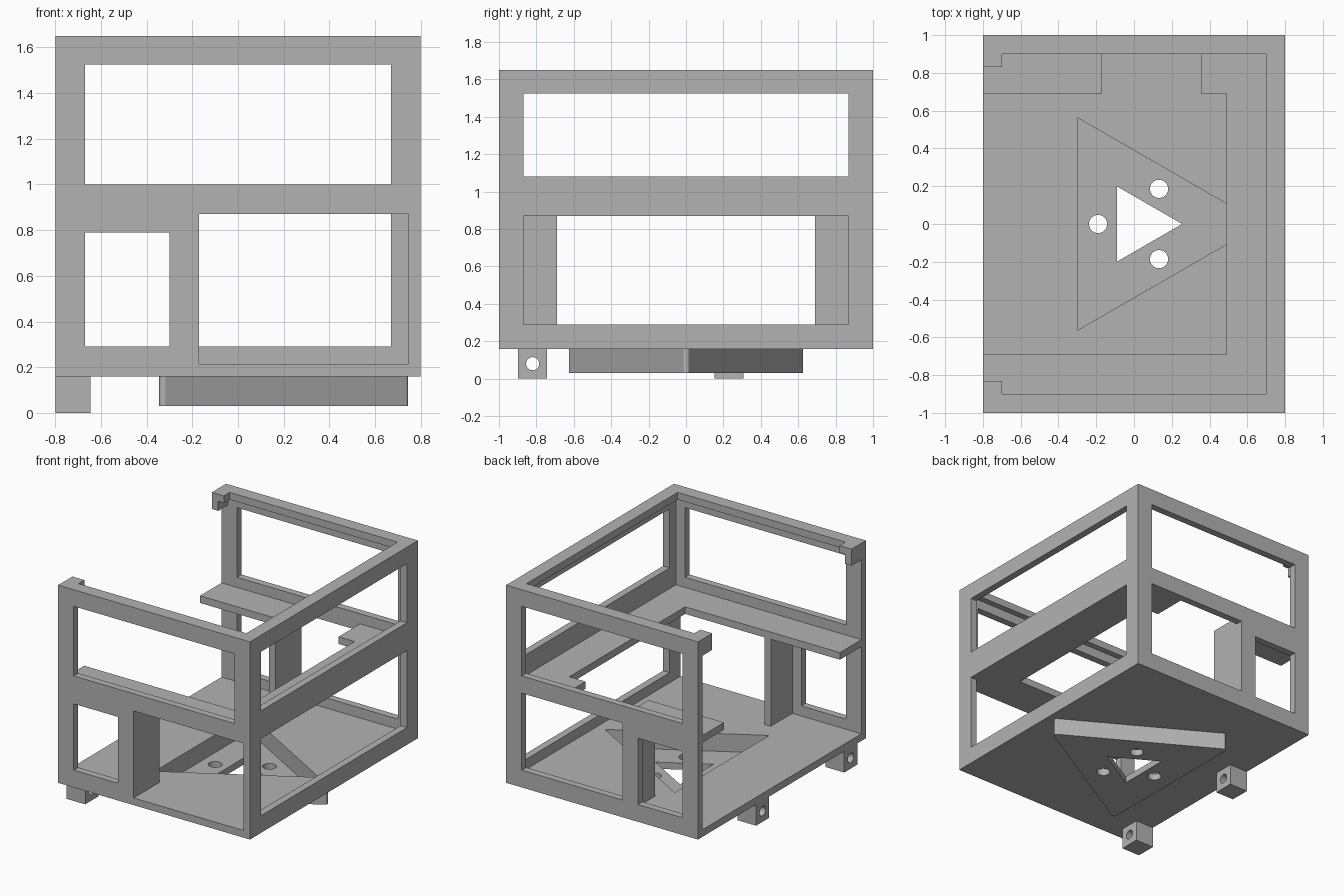
import bpy, bmesh, math
from mathutils import Matrix

if "Cube" in bpy.data.objects:
    bpy.data.objects.remove(bpy.data.objects["Cube"], do_unlink=True)

# Single plain colour
grey = bpy.data.materials.new("plain_grey")
grey.use_nodes = True
COLOUR = (0.45, 0.45, 0.45, 1)
grey.diffuse_color = COLOUR
grey.node_tree.nodes["Principled BSDF"].inputs["Base Color"].default_value = COLOUR

T = 0.054                      # sheet thickness
X, Y, BASE, TOP = 0.8, 1.0, 0.16, 1.65
XI, YI, FLOOR = X - T, Y - T, BASE + T
LIP = 0.1                      # width of the top flange
CX = 0.025                     # centre of the triangular tray


def add(name, bm):
    bmesh.ops.recalc_face_normals(bm, faces=bm.faces)
    mesh = bpy.data.meshes.new(name)
    bm.to_mesh(mesh)
    bm.free()
    mesh.materials.append(grey)
    ob = bpy.data.objects.new(name, mesh)
    bpy.context.collection.objects.link(ob)
    return ob


def box(name, x, y, z):
    bm = bmesh.new()
    size = [b - a for a, b in (x, y, z)]
    mid = [(a + b) / 2 for a, b in (x, y, z)]
    bmesh.ops.create_cube(bm, size=1, matrix=Matrix.Translation(mid) @ Matrix.Diagonal((*size, 1)))
    return add(name, bm)


def triangle(name, inradius, z, r=0):
    """Equilateral prism pointing to +x, with optional rounded corners."""
    bm = bmesh.new()
    pts = []
    steps = 12 if r else 0
    for k in range(3):
        a = k * math.tau / 3
        d = 2 * (inradius - r)
        for i in range(steps + 1):
            b = a + (i / steps - 0.5) * math.tau / 3 if r else a
            pts.append((CX + d * math.cos(a) + r * math.cos(b), d * math.sin(a) + r * math.sin(b)))
    face = bm.faces.new([bm.verts.new((px, py, z[0])) for px, py in pts])
    ext = bmesh.ops.extrude_face_region(bm, geom=[face])["geom"]
    bmesh.ops.translate(bm, vec=(0, 0, z[1] - z[0]), verts=[v for v in ext if isinstance(v, bmesh.types.BMVert)])
    return add(name, bm)


def rod(name, radius, length, centre, axis="Z"):
    bm = bmesh.new()
    turn = Matrix.Rotation(math.pi / 2, 4, "Y") if axis == "X" else Matrix()
    bmesh.ops.create_cone(bm, cap_ends=True, segments=48, radius1=radius, radius2=radius,
                          depth=length, matrix=Matrix.Translation(centre) @ turn)
    return add(name, bm)


def cut(ob, cutters):
    """Subtract the cutters, bake the result and discard the cutters."""
    for c in cutters:
        m = ob.modifiers.new("cut", "BOOLEAN")
        m.operation, m.solver, m.object = "DIFFERENCE", "EXACT", c
    deps = bpy.context.evaluated_depsgraph_get()
    mesh = bpy.data.meshes.new_from_object(ob.evaluated_get(deps))
    ob.modifiers.clear()
    ob.data = mesh
    for c in cutters:
        bpy.data.objects.remove(c, do_unlink=True)


# Floor and the hanging triangular tray, sharing one open pocket
floor = box("floor", (-X, XI), (-YI, YI), (BASE, FLOOR))
cut(floor, [triangle("cutter", 0.325, (0.08, 0.5))])
tray = triangle("triangular_tray", 0.37, (0.03, BASE), 0.02)
holes = [rod("cutter", 0.048, 0.4, (CX + 0.215 * math.cos(a), 0.215 * math.sin(a), 0.1))
         for a in (math.pi / 3, math.pi, -math.pi / 3)]
cut(tray, [triangle("cutter", 0.325, (0.08, 0.5)), triangle("cutter", 0.115, (-0.1, 0.5))] + holes)

# Front and back walls with their windows
for side, name in ((-1, "front"), (1, "back")):
    def span(a, b):
        return tuple(sorted((side * a, side * b)))

    wall = box(name + "_wall", (-X, X), span(YI, Y), (BASE, TOP))
    through = span(0.8, 1.2)
    main = ((-0.17, XI), (FLOOR, 0.87)) if side < 0 else ((-0.17, 0.67), (0.29, 0.87))
    openings = [((-0.67, 0.67), (1.0, 1.525)), ((-0.67, -0.3), (0.29, 0.79)), main]
    cut(wall, [box("cutter", x, through, z) for x, z in openings])
    # Inward flange along the top, and its short return at the open side
    box(name + "_top_flange", (-X, XI), span(Y - LIP, YI), (TOP - T, TOP))
    box(name + "_return_wall", (-X, -XI), span(0.83, YI), (1.525, TOP - T))
    box(name + "_return_flange", (-X, LIP - X), span(0.83, Y - LIP), (TOP - T, TOP))
    # Upright divider beside the main opening
    box(name + "_divider", (-0.17 - T, -0.17), span(0.69, YI), (FLOOR, 0.87))

# Side wall opposite the open side
side_wall = box("left_wall", (XI, X), (-YI, YI), (BASE, TOP))
cut(side_wall, [box("cutter", (0.6, 1), (-0.87, 0.87), z) for z in ((0.29, 0.87), (1.08, 1.525))])
box("left_top_flange", (X - LIP, XI), (LIP - Y, Y - LIP), (TOP - T, TOP))

# U-shaped shelf with a gap at the back
shelf = box("shelf", (-X, XI), (-YI, YI), (0.87, 0.87 + T))
cut(shelf, [box("cutter", (-1, 0.49), (-0.69, 0.69), (0.8, 1)),
            box("cutter", (-0.17, 0.355), (0.6, YI + 0.01), (0.8, 1))])

# Drilled hinge blocks under the open side
for name, y in (("front_hinge_block", -0.82), ("back_hinge_block", 0.23)):
    block = box(name, (-X, -0.645), (y - 0.078, y + 0.078), (0, BASE))
    cut(block, [rod("cutter", 0.035, 0.6, (-0.72, y, 0.08), "X")])
